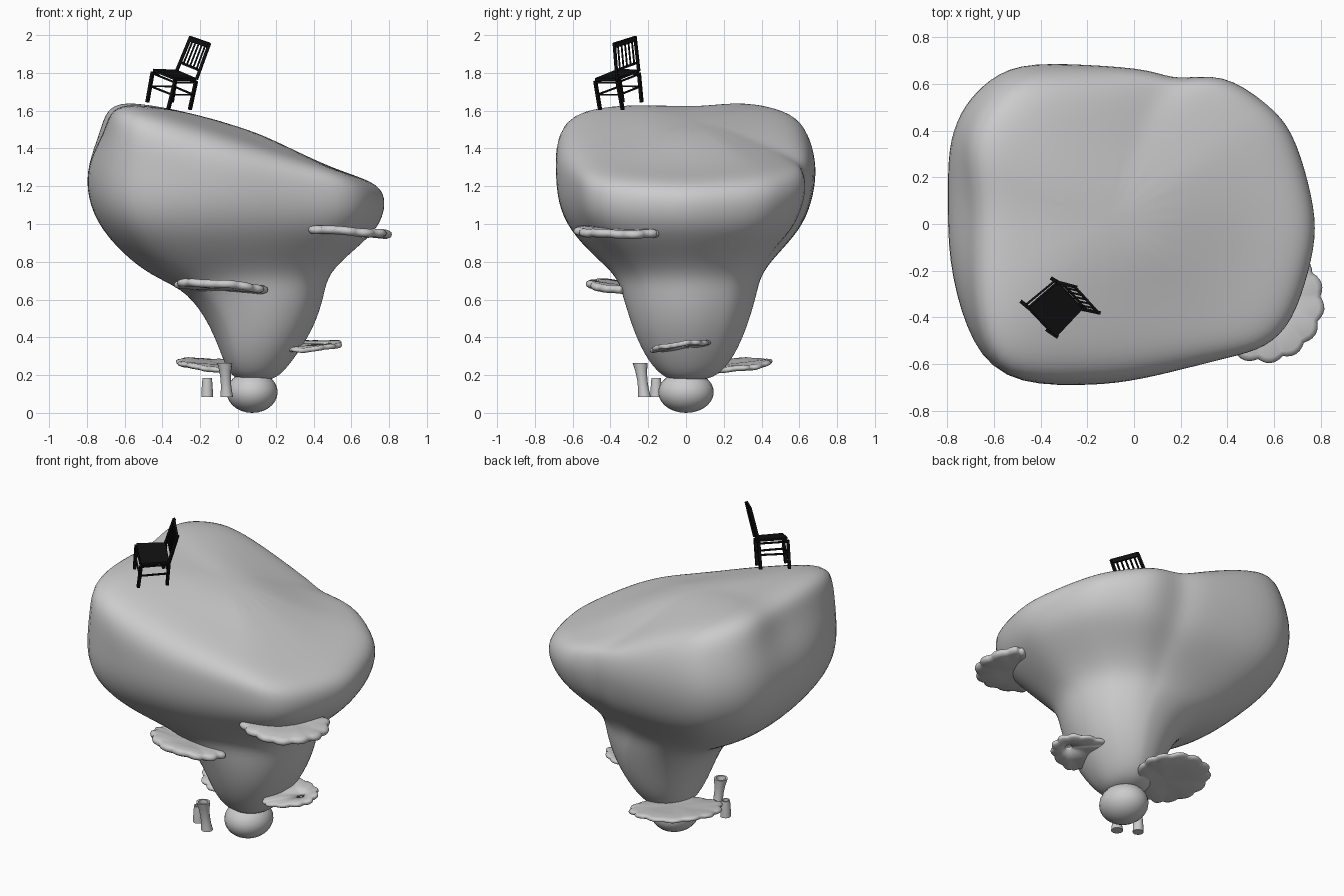
import bpy, bmesh, math
from mathutils import Vector, Matrix

if "Cube" in bpy.data.objects:
    bpy.data.objects.remove(bpy.data.objects["Cube"])


def finish(name, bm, smooth=True, subsurf=0, mat=None):
    bmesh.ops.recalc_face_normals(bm, faces=bm.faces)
    me = bpy.data.meshes.new(name)
    bm.to_mesh(me)
    bm.free()
    ob = bpy.data.objects.new(name, me)
    bpy.context.collection.objects.link(ob)
    for p in me.polygons:
        p.use_smooth = smooth
    if subsurf:
        m = ob.modifiers.new("smooth", 'SUBSURF')
        m.levels = m.render_levels = subsurf
    if mat:
        me.materials.append(mat)
    return ob


def loft(bm, rings, cap_start=True, cap_end=True):
    rows = [[bm.verts.new(p) for p in r] for r in rings]
    n = len(rows[0])
    for a, b in zip(rows, rows[1:]):
        for i in range(n):
            j = (i + 1) % n
            bm.faces.new((a[i], a[j], b[j], b[i]))
    if cap_start:
        bm.faces.new(rows[0][::-1])
    if cap_end:
        bm.faces.new(rows[-1])
    return rows


def bump(p, x, y, size):
    return math.exp(-((p.x - x) ** 2 + (p.y - y) ** 2) / size ** 2)


# boulder: plan outline blended from round stem to lumpy top, on tilted rings
outline = [(.775, -.02), (.74, .17), (.67, .40), (.57, .51), (.37, .65), (.17, .61),
           (.07, .66), (-.2, .68), (-.52, .69), (-.66, .59), (-.75, .48), (-.80, .33),
           (-.80, .1), (-.80, -.15), (-.72, -.45), (-.58, -.66), (-.25, -.69),
           (-.03, -.675), (.2, -.62), (.4, -.57), (.56, -.53), (.67, -.42), (.74, -.2)]
# x min, x max, y min, y max, z at left, z at right, outline blend, corner fullness
levels = [(.03, .15, -.05, .06, .17, .17, 0, 0), (-.04, .22, -.13, .17, .19, .19, 0, .1),
          (-.09, .31, -.22, .26, .30, .30, 0, .15), (-.15, .41, -.29, .33, .46, .46, 0, .12),
          (-.27, .46, -.34, .38, .64, .62, .1, .08), (-.43, .48, -.37, .40, .71, .74, .3, .08),
          (-.57, .63, -.48, .48, .80, .87, .6, .08), (-.73, .74, -.61, .61, .97, .97, .9, .07),
          (-.80, .78, -.67, .665, 1.14, 1.06, 1, .03), (-.80, .785, -.685, .69, 1.32, 1.14, 1, .01),
          (-.75, .75, -.68, .67, 1.49, 1.20, 1, .05), (-.715, .67, -.62, .62, 1.615, 1.24, 1, .11),
          (-.63, .52, -.51, .54, 1.655, 1.29, 1, .08), (-.50, .34, -.33, .38, 1.645, 1.37, 1, 0),
          (-.30, .08, -.12, .15, 1.605, 1.50, 1, 0)]
rings = []
for x0, x1, y0, y1, zl, zr, k, full in levels:
    ring = []
    for ox, oy in outline:
        p = Vector(((ox + .015) / .785, oy / .68))
        q = p.normalized().lerp(p, k)
        # fuller front-left corner, hollow in the left rim
        q *= 1 + full * bump(p, -.75, -.92, .35)
        dz = 0
        if zl > 1.4:
            q *= 1 - .08 * bump(p, -1, .0, .3)
        x = (x0 + x1) / 2 + q.x * (x1 - x0) / 2
        y = (y0 + y1) / 2 + q.y * (y1 - y0) / 2
        if zl > 1.55:
            dz = -.05 * bump(Vector((x, y)), .12, .5, .25) - .02 * bump(Vector((x, y)), -.6, 0, .25)
        ring.append((x, y, (zl + zr) / 2 + max(-1, q.x) * (zr - zl) / 2 + dz))
    rings.append(ring)
bm = bmesh.new()
loft(bm, rings)
finish("boulder", bm, subsurf=2)

# ball at the foot
bm = bmesh.new()
bmesh.ops.create_uvsphere(bm, u_segments=24, v_segments=14, radius=1,
                          matrix=Matrix.Translation((.075, 0, .11)) @ Matrix.Diagonal((.135, .147, .11, 1)))
finish("base_ball", bm)


# scalloped bracket shelves
def shelf(name, centre, heading, width, depth, pitch, roll, thick=.04, hole=0, lobes=7, back=.4):
    n = 84
    rim = []
    for i in range(n):
        a = 2 * math.pi * i / n
        s = 1 + .07 * abs(math.sin(a * lobes)) - .05
        x = math.cos(a) * depth * s * (1 if math.cos(a) > 0 else back)
        rim.append(Vector((x, math.sin(a) * width * s, .003 * math.sin(5 * a))))
    pole = Vector((depth * .58 if hole else 0, 0, 0))
    r = hole or .01

    def ring(t, z):
        out = []
        for i, p in enumerate(rim):
            d = (p - pole).normalized() * r
            d.z = 0
            out.append((pole + d).lerp(p, t) + Vector((0, 0, z)))
        return out
    h = thick / 2
    rings = [ring(0, -h * .7), ring(.5, -h * .9), ring(.9, -h), ring(.98, -h * .6),
             ring(1, 0), ring(.98, h * .6), ring(.9, h), ring(.5, h * .8), ring(0, h * .7)]
    bm = bmesh.new()
    rows = loft(bm, rings, not hole, not hole)
    if hole:
        for i in range(n):
            j = (i + 1) % n
            bm.faces.new((rows[-1][i], rows[-1][j], rows[0][j], rows[0][i]))
    M = (Matrix.Translation(centre) @ Matrix.Rotation(math.radians(heading), 4, 'Z')
         @ Matrix.Rotation(math.radians(-pitch), 4, 'Y') @ Matrix.Rotation(math.radians(roll), 4, 'X'))
    bm.transform(M)
    finish(name, bm)


shelf("upper_shelf", (.56, -.34, .96), -45, .255, .25, -2, -3, .045)
shelf("front_shelf", (-.09, -.34, .665), -92, .245, .19, 6, -4, .042)
shelf("right_shelf", (.33, -.03, .35), 0, .16, .22, 4, 7, .026, hole=.02)
shelf("back_shelf", (-.065, .195, .245), 135, .265, .26, 8, 0, .03, back=.65)


# hollow stub tubes
def tube(name, foot, top, radii):
    foot, top = Vector(foot), Vector(top)
    n = 16
    steps = [(i / (len(radii) - 1), r) for i, r in enumerate(radii)]
    steps += [(1, radii[-1] * .7), (.8, radii[-1] * .6)]
    bm = bmesh.new()
    loft(bm, [[foot.lerp(top, t) + Vector((math.cos(2 * math.pi * i / n) * r,
                                          math.sin(2 * math.pi * i / n) * r, 0))
               for i in range(n)] for t, r in steps])
    ob = finish(name, bm)
    bpy.context.view_layer.objects.active = ob
    ob.select_set(True)
    bpy.ops.object.shade_smooth_by_angle()
    ob.select_set(False)


tube("tall_tube", (-.06, -.22, .085), (-.07, -.243, .265), (.034, .028, .027, .031, .04))
tube("short_tube", (-.163, -.158, .085), (-.163, -.158, .185), (.031, .029, .025))

# chair
black = bpy.data.materials.new("black")
black.diffuse_color = (.005, .005, .005, 1)
black.use_nodes = True
black.node_tree.nodes["Principled BSDF"].inputs["Base Color"].default_value = black.diffuse_color

# corner order: front left, front right, back right, back left
feet = [Vector(p) for p in ((-.48, -.335, 1.645), (-.37, -.455, 1.605), (-.255, -.335, 1.605), (-.35, -.235, 1.645))]
seat = [Vector(p) for p in ((-.45, -.36, 1.815), (-.33, -.482, 1.765), (-.22, -.365, 1.765), (-.325, -.25, 1.81))]
crest = [Vector((-.15, -.38, 1.958)), Vector((-.25, -.27, 1.992))]


def bar(bm, a, b, w=.02, d=None):
    v = b - a
    rot = v.to_track_quat('Z', 'Y').to_matrix().to_4x4()
    bmesh.ops.create_cube(bm, size=1, matrix=Matrix.Translation((a + b) / 2) @ rot
                          @ Matrix.Diagonal((w, d or w, v.length, 1)))


bm = bmesh.new()
up = Vector((0, 0, .007))
loft(bm, [[p - up for p in seat], [p + up for p in seat]])
finish("chair_seat", bm, False, mat=black)

bm = bmesh.new()
for f, s in zip(feet, seat):
    bar(bm, f, s.lerp(f, .05), .016)
mid = [f.lerp(s, .5) for f, s in zip(feet, seat)]
high = [f.lerp(s, .9) for f, s in zip(feet, seat)]
for i in range(4):
    j = (i + 1) % 4
    bar(bm, high[i], high[j], .009)
    bar(bm, mid[i], mid[j], .009)
finish("chair_legs", bm, False, mat=black)

bm = bmesh.new()
r0, l0 = seat[2], seat[3]
r1, l1 = crest
for a, b in ((r0, r1), (l0, l1)):
    bar(bm, a, b, .015)
low_r, low_l = r0.lerp(r1, .25), l0.lerp(l1, .25)
bar(bm, low_r, low_l, .011)
bar(bm, r1.lerp(r0, .06), l1.lerp(l0, .06), .012, .028)
for i in range(1, 6):
    t = i / 6
    bar(bm, low_r.lerp(low_l, t), r1.lerp(l1, t), .008)
finish("chair_back", bm, False, mat=black)
